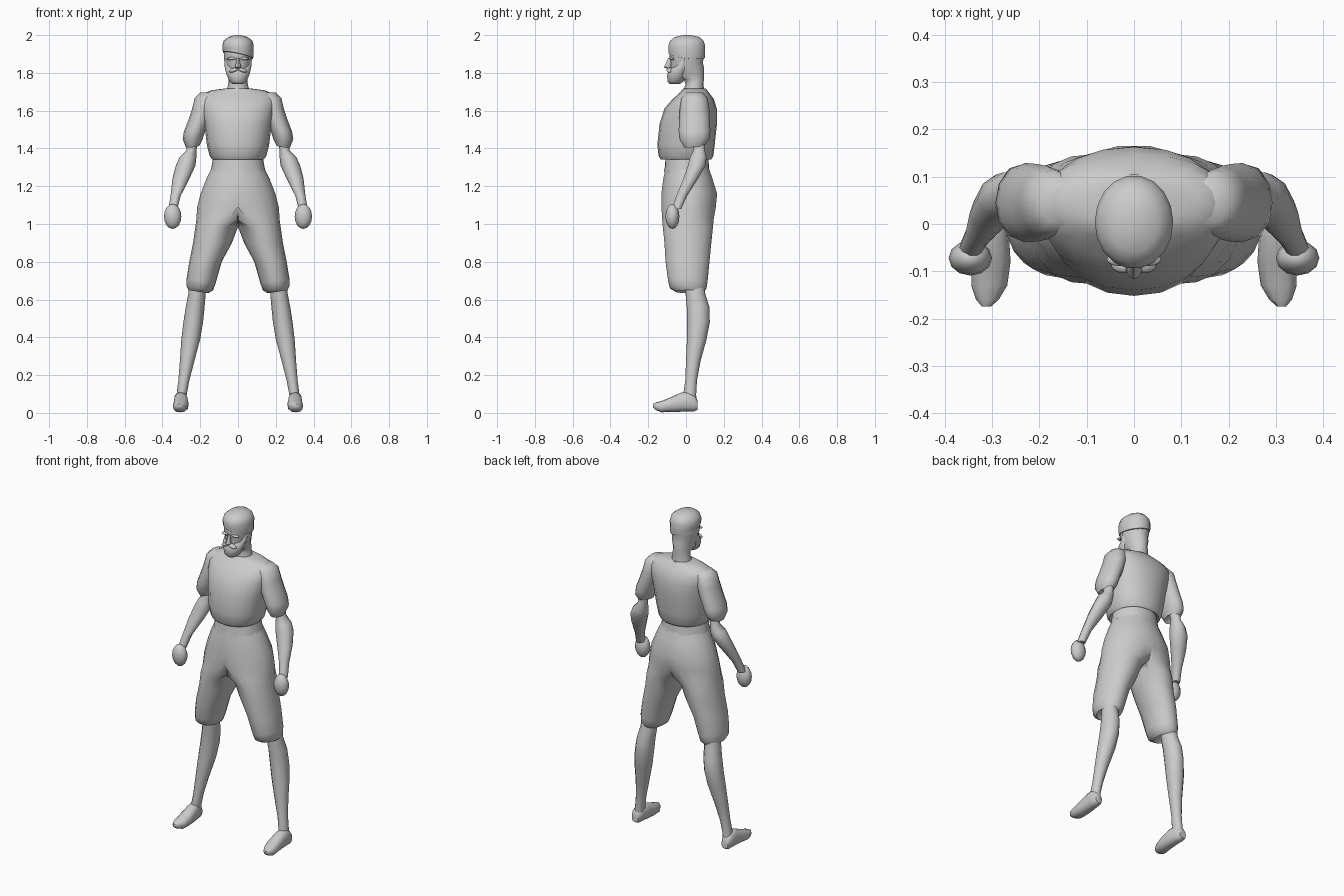
import bpy, bmesh, math
from mathutils import Matrix, Vector


def finish(name, bm, mirror=False, angle=50):
    bmesh.ops.recalc_face_normals(bm, faces=bm.faces)
    me = bpy.data.meshes.new(name)
    bm.to_mesh(me)
    bm.free()
    ob = bpy.data.objects.new(name, me)
    bpy.context.collection.objects.link(ob)
    if mirror:
        mod = ob.modifiers.new("Mirror", 'MIRROR')
        mod.use_clip = True
    bpy.ops.object.select_all(action='DESELECT')
    ob.select_set(True)
    bpy.context.view_layer.objects.active = ob
    bpy.ops.object.shade_smooth_by_angle(angle=math.radians(angle))
    return ob


def loft(name, rings, n=14, p=2.0, axis='Z', mirror=False, deform=None, half=False):
    """Skin superellipse rings (x, y, z, rx, ry); axis Y makes the rings upright.
    half clamps the rings at the centre plane so the mirror joins both sides."""
    bm = bmesh.new()
    loops = []
    for x, y, z, a, b in rings:
        loop = []
        for i in range(n):
            t = 2 * math.pi * i / n
            c, s = math.cos(t), math.sin(t)
            u = math.copysign(abs(c) ** (2 / p), c) * a
            v = math.copysign(abs(s) ** (2 / p), s) * b
            co = Vector((x + u, y + v, z) if axis == 'Z' else (x + u, y, z + v))
            if deform:
                co = deform(co)
            if half:
                co.x = max(co.x, 0)
            loop.append(bm.verts.new(co))
        loops.append(loop)
    for lo, hi in zip(loops, loops[1:]):
        for i in range(n):
            j = (i + 1) % n
            bm.faces.new((lo[i], lo[j], hi[j], hi[i]))
    bm.faces.new(loops[0])
    bm.faces.new(loops[-1])
    if half:
        inner = [f for f in bm.faces if all(v.co.x < 1e-4 for v in f.verts)]
        bmesh.ops.delete(bm, geom=inner, context='FACES')
        bmesh.ops.remove_doubles(bm, verts=bm.verts, dist=1e-4)
    return finish(name, bm, mirror)


def blob(name, loc, size, tilt=0, mirror=True):
    bm = bmesh.new()
    m = Matrix.Translation(loc) @ Matrix.Rotation(tilt, 4, 'Y') @ Matrix.Diagonal((*size, 1))
    bmesh.ops.create_uvsphere(bm, u_segments=12, v_segments=8, radius=1, matrix=m)
    return finish(name, bm, mirror)


# Head and neck
loft("head", [(0, .04, 1.69, .065, .06), (0, .045, 1.74, .052, .047), (0, .042, 1.765, .05, .053),
              (0, .01, 1.785, .055, .085), (0, .006, 1.83, .066, .089), (0, .004, 1.855, .07, .085),
              (0, .004, 1.88, .075, .091), (0, .004, 1.93, .075, .09), (0, .01, 1.97, .05, .06)], n=16)
loft("beard", [(0, -.06, 1.74, .025, .026), (0, -.056, 1.755, .045, .044), (0, -.045, 1.79, .06, .056),
               (0, -.036, 1.815, .067, .058), (0, -.02, 1.835, .071, .045), (0, -.005, 1.885, .074, .025)])
blob("moustache", (.022, -.087, 1.815), (.028, .017, .011), .3)
loft("nose", [(0, -.088, 1.822, .012, .012), (0, -.096, 1.83, .017, .021),
              (0, -.092, 1.85, .011, .015), (0, -.083, 1.88, .008, .01)], n=8)
blob("brow", (.032, -.075, 1.876), (.026, .014, .008), .1)


# Slanted cap
def cap_slant(co):
    if co.z < 1.925:
        co.z += -.22 * co.x - .12 * co.y
    return co


loft("cap", [(0, .004, 1.892, .073, .09), (0, .004, 1.894, .08, .097), (0, .004, 1.915, .083, .098),
             (0, .004, 1.945, .083, .099), (0, .004, 1.97, .076, .09), (0, .006, 1.99, .052, .066),
             (0, .006, 2.0, .015, .02)], n=18, deform=cap_slant)

# Loose shirt body and sleeves
loft("shirt", [(0, 0, 1.355, .12, .12), (0, 0, 1.342, .137, .134), (0, 0, 1.36, .15, .145),
               (0, 0, 1.42, .165, .152), (0, .012, 1.53, .178, .152), (0, .024, 1.61, .195, .139),
               (0, .038, 1.66, .205, .11), (0, .044, 1.69, .185, .082), (0, .045, 1.708, .14, .066),
               (0, .045, 1.718, .065, .06)], n=20, p=2.2)


def sleeve_hem(co):
    if co.z < 1.45:
        co.z += -.12 * (co.x - .24) + .1 * (co.y - .05)
    return co


loft("sleeve", [(.15, .045, 1.695, .05, .045), (.172, .045, 1.665, .058, .07), (.185, .045, 1.61, .058, .078),
                (.205, .045, 1.55, .058, .082), (.23, .045, 1.49, .056, .084), (.24, .045, 1.45, .053, .08),
                (.24, .045, 1.412, .036, .055), (.24, .05, 1.43, .022, .03)],
     n=12, mirror=True, deform=sleeve_hem)

# Bare forearms and fists
loft("forearm", [(.24, .065, 1.45, .03, .035), (.246, .07, 1.39, .026, .032), (.264, .065, 1.355, .044, .046),
                 (.277, .057, 1.31, .052, .049), (.302, .025, 1.24, .045, .041), (.33, -.022, 1.15, .027, .03),
                 (.345, -.05, 1.08, .024, .026)], n=10, mirror=True)
blob("fist", (.346, -.072, 1.04), (.046, .037, .066))


# Waist sash with a wavy lower edge
def sash_wave(co):
    if co.z < 1.29:
        co.z += .012 * math.sin(7 * math.atan2(co.y, co.x))
    return co


loft("waist_sash", [(0, .005, 1.285, .125, .105), (0, .005, 1.272, .147, .122), (0, .005, 1.3, .141, .117),
                    (0, .005, 1.37, .128, .112)], n=28, deform=sash_wave)


# Wide knee-length trousers, one leg mirrored
def trouser_hem(co):
    if co.z < .7:
        co.z += .16 * (co.x - .2)
    return co


loft("trousers", [(0, .006, 1.3, .138, .115), (0, .01, 1.24, .167, .132), (0, .017, 1.16, .198, .15),
                  (.02, .014, 1.09, .196, .146), (.075, .01, 1.02, .146, .138), (.113, .01, .985, .113, .135),
                  (.135, .01, .9, .103, .126), (.172, .008, .8, .086, .118), (.195, .01, .7, .077, .106),
                  (.202, .012, .66, .07, .098), (.21, .02, .64, .052, .075), (.21, .03, .67, .04, .05)],
     n=18, mirror=True, deform=trouser_hem, half=True)

# Lower legs and feet
loft("lower_leg", [(.21, .045, .72, .043, .05), (.217, .05, .63, .046, .052), (.227, .064, .56, .05, .06),
                   (.237, .066, .48, .052, .06), (.25, .057, .39, .05, .052), (.27, .038, .27, .038, .038),
                   (.287, .027, .17, .029, .031), (.298, .02, .1, .027, .034), (.305, .02, .03, .028, .036)],
     n=12, mirror=True)
loft("foot", [(.306, .06, .042, .022, .026), (.306, .045, .05, .03, .042), (.304, .01, .06, .035, .052),
              (.302, -.03, .056, .038, .05), (.302, -.08, .044, .041, .039), (.306, -.13, .033, .038, .03),
              (.31, -.16, .035, .024, .02), (.312, -.174, .038, .01, .009)],
     n=12, p=2.4, axis='Y', mirror=True)
